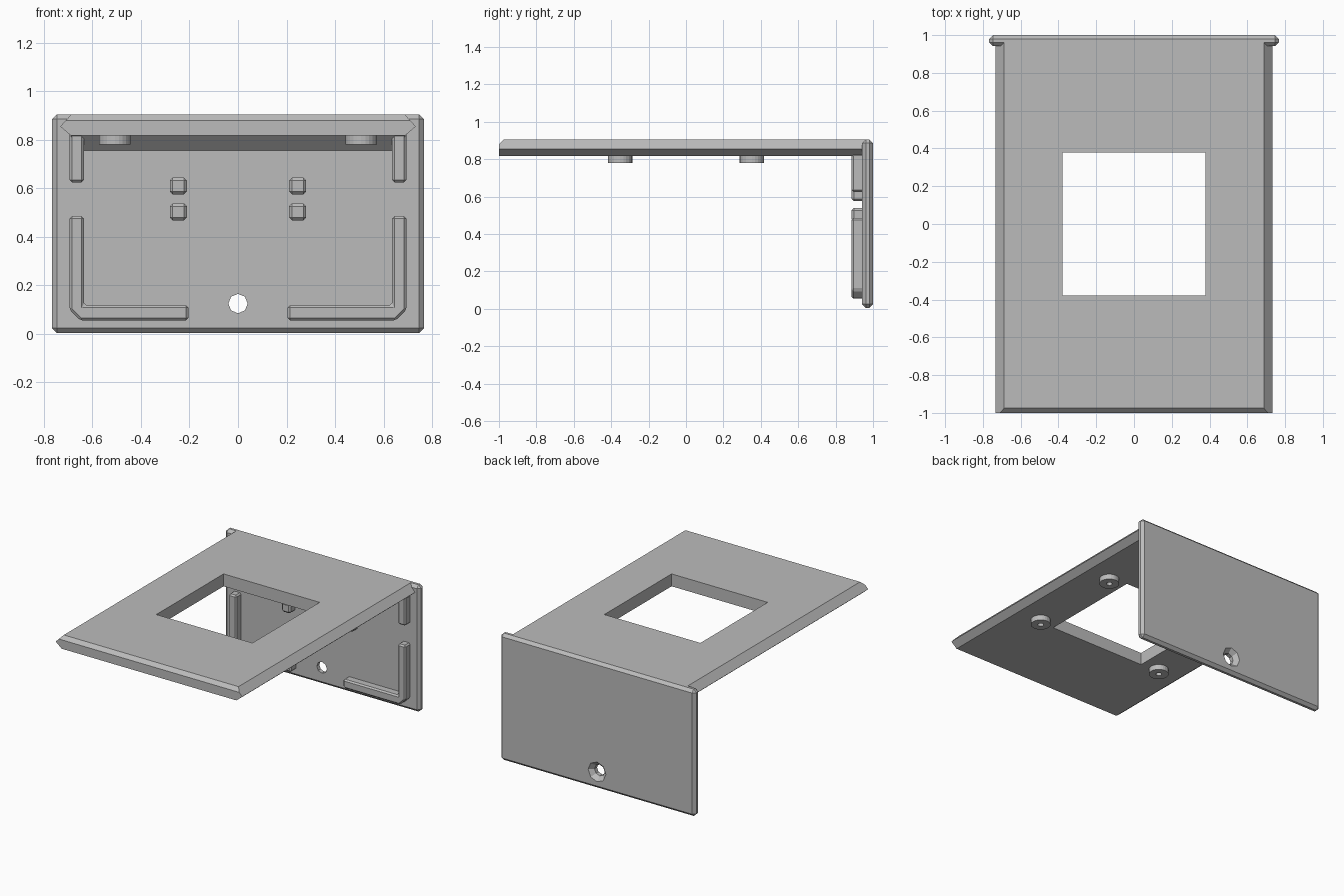
import bpy, bmesh, math
from mathutils import Matrix, Vector

cube = bpy.data.objects.get("Cube")
if cube:
    bpy.data.objects.remove(cube, do_unlink=True)

grey = bpy.data.materials.new("plain grey")
grey.use_nodes = True
COLOUR = (0.5, 0.5, 0.5, 1)
grey.diffuse_color = COLOUR
grey.node_tree.nodes["Principled BSDF"].inputs["Base Color"].default_value = COLOUR

PLATE_TOP, PLATE_BOTTOM = 0.905, 0.817
WALL_FRONT, WALL_BACK = 0.942, 1.0
RIB_FRONT = 0.885


def finish(name, bm, bevel=0):
    bmesh.ops.recalc_face_normals(bm, faces=bm.faces)
    if bevel:
        bmesh.ops.bevel(bm, geom=bm.edges[:], offset=bevel, segments=1,
                        affect='EDGES', profile=0.5)
    mesh = bpy.data.meshes.new(name)
    bm.to_mesh(mesh)
    bm.free()
    mesh.materials.append(grey)
    obj = bpy.data.objects.new(name, mesh)
    bpy.context.collection.objects.link(obj)
    return obj


def extrude_y(name, outline, y0, y1, bevel=0):
    """Extrude an x-z outline from y0 to y1."""
    bm = bmesh.new()
    face = bm.faces.new([bm.verts.new((x, y0, z)) for x, z in outline])
    moved = bmesh.ops.extrude_face_region(bm, geom=[face])["geom"]
    bmesh.ops.translate(bm, vec=(0, y1 - y0, 0),
                        verts=[v for v in moved if isinstance(v, bmesh.types.BMVert)])
    return finish(name, bm, bevel)


def box(name, x0, x1, y0, y1, z0, z1, bevel=0):
    return extrude_y(name, [(x0, z0), (x1, z0), (x1, z1), (x0, z1)], y0, y1, bevel)


def cone(name, r1, r2, depth, centre, sides, axis='Z'):
    bm = bmesh.new()
    turn = Matrix.Rotation(-math.pi / 2, 4, 'X') if axis == 'Y' else Matrix()
    bmesh.ops.create_cone(bm, cap_ends=True, segments=sides, radius1=r1, radius2=r2,
                          depth=depth, matrix=Matrix.Translation(centre) @ turn)
    return finish(name, bm)


def cut(target, cutter):
    mod = target.modifiers.new(cutter.name, 'BOOLEAN')
    mod.operation = 'DIFFERENCE'
    mod.solver = 'EXACT'
    mod.object = cutter
    cutter.hide_render = True
    cutter.hide_viewport = True
    cutter.display_type = 'WIRE'


# Top plate with pointed side edges and a chamfered front lip
half = [(0.688, PLATE_BOTTOM), (0.733, 0.855), (0.687, PLATE_TOP)]
top_plate = extrude_y("top_plate", half + [(-x, z) for x, z in reversed(half)], -1, 0.965)
bm = bmesh.new()
bm.from_mesh(top_plate.data)
geom = bm.verts[:] + bm.edges[:] + bm.faces[:]
sliced = bmesh.ops.bisect_plane(bm, geom=geom, plane_co=Vector((0, -1, 0.88)),
                                plane_no=Vector((0, -1, 1)), clear_outer=True)
rim = [e for e in sliced["geom_cut"] if isinstance(e, bmesh.types.BMEdge)]
bmesh.ops.contextual_create(bm, geom=rim)
bmesh.ops.recalc_face_normals(bm, faces=bm.faces)
bm.to_mesh(top_plate.data)
bm.free()
cut(top_plate, box("window_cutter", -0.378, 0.378, -0.378, 0.378, 0.7, 1))

# Back wall with bevelled edges and a countersunk screw hole
back_wall = box("back_wall", -0.767, 0.767, WALL_FRONT, WALL_BACK, 0.004, PLATE_TOP, 0.02)
cut(back_wall, cone("screw_hole_cutter", 0.04, 0.04, 0.3, (0, 0.97, 0.125), 8, 'Y'))
cut(back_wall, cone("countersink_cutter", 0.035, 0.075, 0.04, (0, 0.985, 0.125), 8, 'Y'))

# Sloped fillet joining the plate and the wall
bm = bmesh.new()
ends = [[bm.verts.new((x, y, z)) for y, z in
         ((0.88, 0.82), (0.95, 0.82), (0.95, 0.75), (WALL_FRONT, 0.755))]
        for x in (-0.688, 0.688)]
for end in ends:
    bm.faces.new(end)
for i in range(4):
    j = (i + 1) % 4
    bm.faces.new((ends[0][i], ends[0][j], ends[1][j], ends[1][i]))
finish("corner_fillet", bm)

# Ribs, clips and pegs on both sides
for side, s in (("left", 1), ("right", -1)):
    box(side + "_upper_rib", s * 0.635, s * 0.695, RIB_FRONT, 0.955, 0.625, 0.83, 0.01)
    corner = [(0.205, 0.055), (0.65, 0.055), (0.695, 0.1), (0.695, 0.485),
              (0.635, 0.485), (0.635, 0.118), (0.205, 0.118)]
    extrude_y(side + "_corner_rib", [(s * x, z) for x, z in corner],
              RIB_FRONT, 0.955, 0.01)
    for level, z in (("upper", 0.61), ("lower", 0.503)):
        box(side + "_" + level + "_clip", s * 0.211, s * 0.281,
            RIB_FRONT, 0.96, z - 0.035, z + 0.035, 0.012)
    for end, y in (("front", -0.352), ("rear", 0.352)):
        name = side + "_" + end + "_peg"
        peg = cone(name, 0.065, 0.065, 0.045, (s * 0.508, y, 0.8025), 24)
        cut(peg, cone(name + "_hole_cutter", 0.02, 0.02, 0.06, (s * 0.508, y, 0.785), 12))
